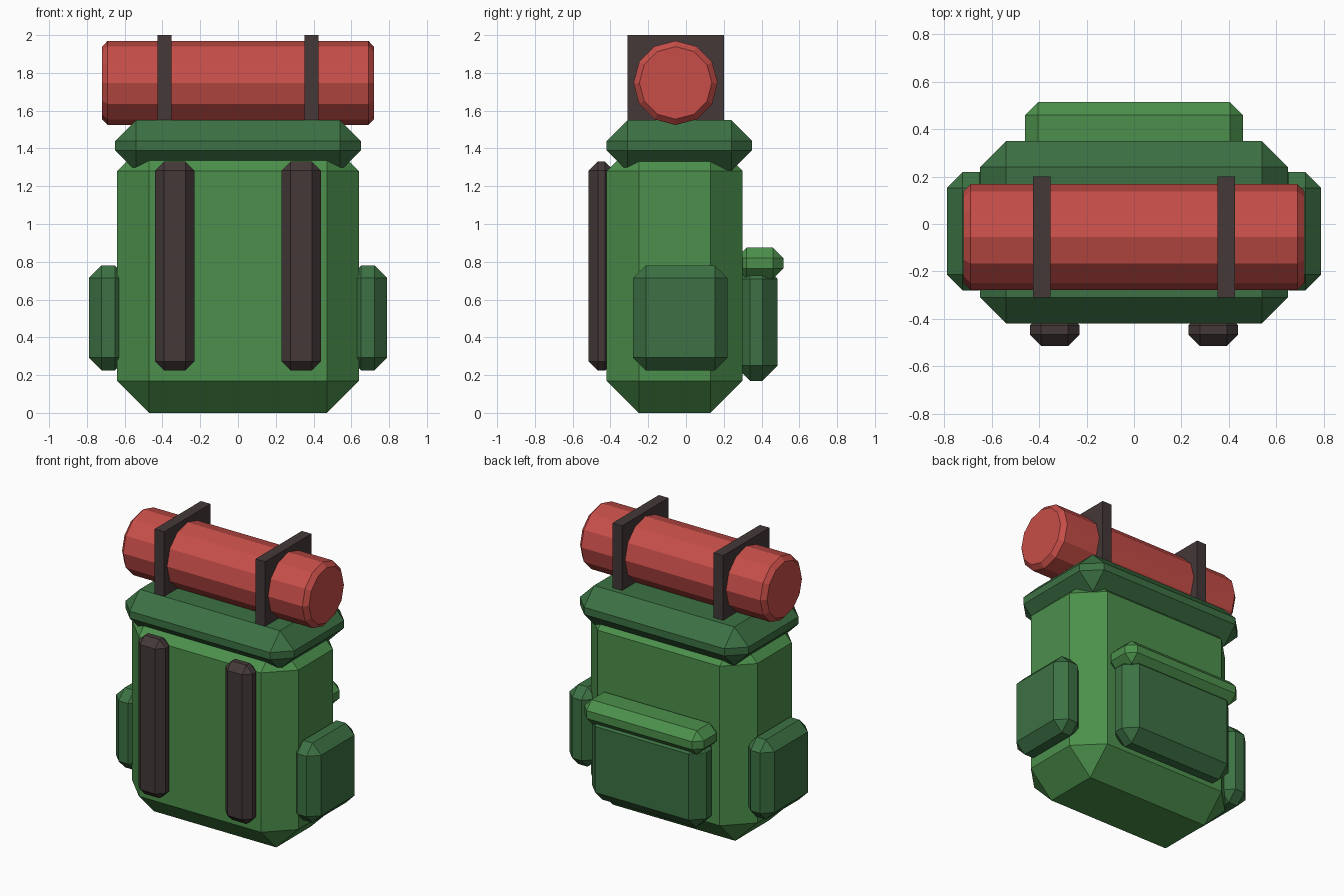
import bpy, bmesh, math
from mathutils import Matrix, Vector

cube = bpy.data.objects.get("Cube")
if cube:
    bpy.data.objects.remove(cube, do_unlink=True)


def make_material(name, rgb):
    mat = bpy.data.materials.new(name)
    mat.use_nodes = True
    color = (*rgb, 1.0)
    mat.diffuse_color = color
    mat.node_tree.nodes["Principled BSDF"].inputs["Base Color"].default_value = color
    return mat


LIGHT_GREEN = make_material("light green canvas", (0.072, 0.28, 0.072))
DARK_GREEN = make_material("dark green canvas", (0.045, 0.165, 0.056))
RED = make_material("red blanket", (0.57, 0.076, 0.065))
BROWN = make_material("dark brown leather", (0.058, 0.04, 0.04))


def finish(name, bm, mat):
    mesh = bpy.data.meshes.new(name)
    bmesh.ops.recalc_face_normals(bm, faces=bm.faces)
    bm.to_mesh(mesh)
    bm.free()
    mesh.materials.append(mat)
    obj = bpy.data.objects.new(name, mesh)
    bpy.context.collection.objects.link(obj)
    return obj


def chamfer_edges(bm, edges, width):
    bmesh.ops.bevel(bm, geom=edges, offset=width, offset_type='OFFSET',
                    segments=1, profile=0.5, affect='EDGES')


def box(name, x, y, z, mat, chamfer=0.0):
    """Box spanning the given (min, max) ranges, with chamfered edges."""
    low, high = (Vector(v) for v in zip(x, y, z))
    bm = bmesh.new()
    bmesh.ops.create_cube(bm, size=1.0)
    bmesh.ops.scale(bm, vec=high - low, verts=bm.verts)
    bmesh.ops.translate(bm, vec=(low + high) / 2, verts=bm.verts)
    if chamfer:
        chamfer_edges(bm, bm.edges[:], chamfer)
    return finish(name, bm, mat)


# Main bag and lid
box("bag_body", (-0.64, 0.64), (-0.42, 0.30), (0, 1.45), LIGHT_GREEN, 0.17)
box("bag_lid", (-0.65, 0.65), (-0.42, 0.35), (1.28, 1.55), DARK_GREEN, 0.11)

# Back pocket and its flap
box("back_pocket", (-0.44, 0.44), (0.26, 0.485), (0.17, 0.79), DARK_GREEN, 0.08)
box("back_pocket_flap", (-0.46, 0.46), (0.265, 0.515), (0.71, 0.875), LIGHT_GREEN, 0.055)

# Paired parts: side pockets, shoulder straps and blanket straps
for label, side in (("left", 1), ("right", -1)):
    def span(inner, outer):
        return sorted((side * inner, side * outer))

    box(label + "_side_pocket", span(0.585, 0.79), (-0.28, 0.22), (0.225, 0.78),
        DARK_GREEN, 0.067)
    box(label + "_shoulder_strap", span(0.23, 0.44), (-0.515, -0.38), (0.225, 1.33),
        BROWN, 0.048)
    box(label + "_blanket_strap", span(0.352, 0.426), (-0.31, 0.20), (1.49, 2.0), BROWN)

# Rolled blanket with chamfered end rims
bm = bmesh.new()
bmesh.ops.create_cone(bm, cap_ends=True, segments=12, radius1=0.223, radius2=0.223, depth=1.44)
rims = [e for e in bm.edges if abs(e.verts[0].co.z - e.verts[1].co.z) < 0.01]
chamfer_edges(bm, rims, 0.03)
bmesh.ops.transform(bm, matrix=Matrix.Translation((0, -0.055, 1.747))
                    @ Matrix.Rotation(math.pi / 2, 4, 'Y'), verts=bm.verts)
finish("rolled_blanket", bm, RED)
